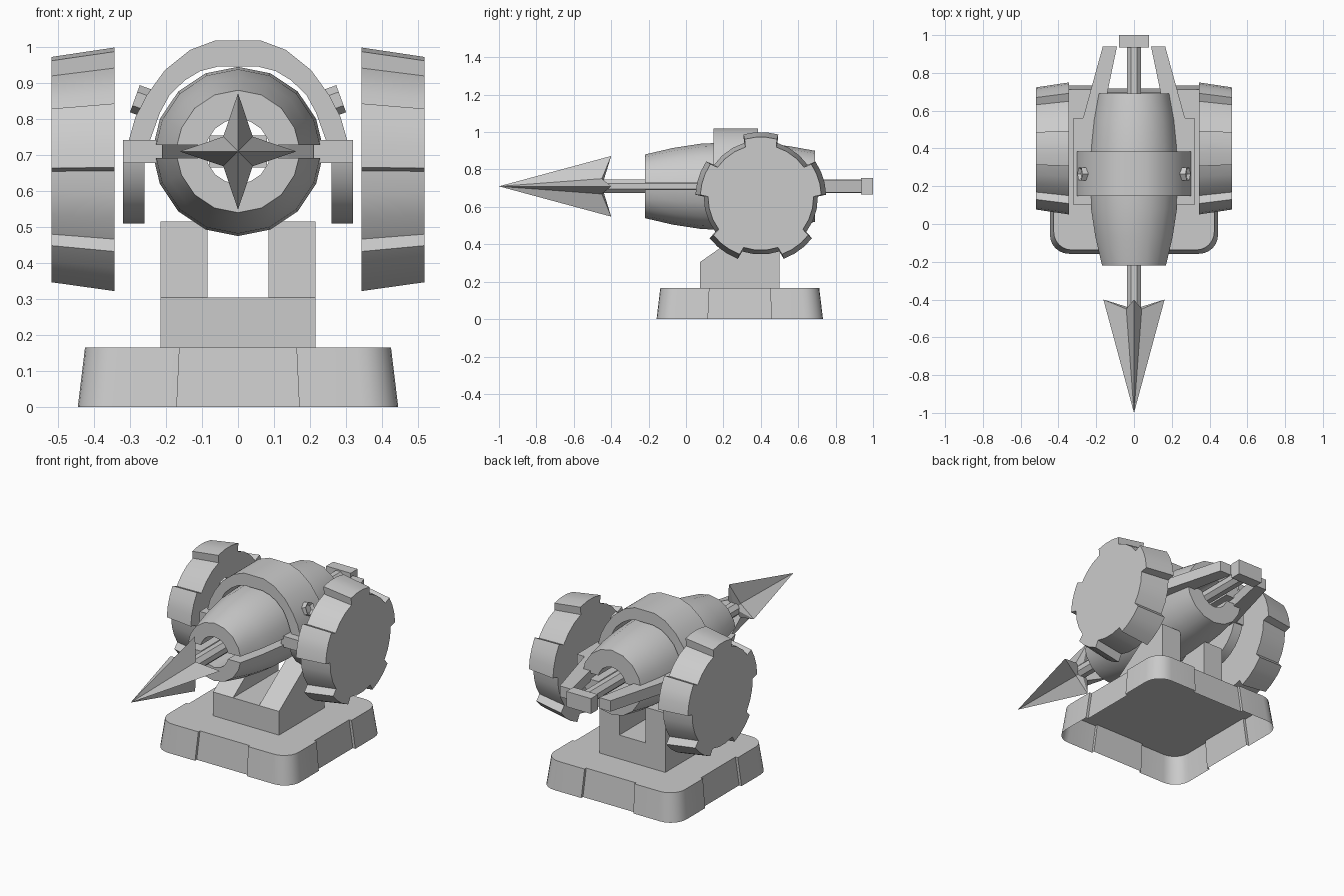
import bpy, bmesh, math
from mathutils import Matrix, Vector

cube = bpy.data.objects.get("Cube")
if cube:
    bpy.data.objects.remove(cube, do_unlink=True)

GREY = (0.6, 0.6, 0.6, 1.0)
mat = bpy.data.materials.new("plain grey")
mat.use_nodes = True
mat.diffuse_color = GREY
bsdf = mat.node_tree.nodes["Principled BSDF"]
bsdf.inputs["Base Color"].default_value = GREY
bsdf.inputs["Roughness"].default_value = 0.8


def finish(name, bm, smooth=False):
    bmesh.ops.recalc_face_normals(bm, faces=bm.faces)
    me = bpy.data.meshes.new(name)
    bm.to_mesh(me)
    bm.free()
    me.materials.append(mat)
    ob = bpy.data.objects.new(name, me)
    bpy.context.collection.objects.link(ob)
    if smooth:
        bpy.ops.object.select_all(action='DESELECT')
        ob.select_set(True)
        bpy.context.view_layer.objects.active = ob
        bpy.ops.object.shade_smooth_by_angle(angle=math.radians(32))
    return ob


def loft(name, rings, caps=(True, True), smooth=False):
    """Bridge closed rings of equal length, with optional end caps."""
    bm = bmesh.new()
    vs = [[bm.verts.new(p) for p in ring] for ring in rings]
    n = len(rings[0])
    for a, b in zip(vs, vs[1:]):
        for i in range(n):
            j = (i + 1) % n
            bm.faces.new((a[i], a[j], b[j], b[i]))
    if caps[0]:
        bm.faces.new(vs[0])
    if caps[1]:
        bm.faces.new(vs[-1])
    return finish(name, bm, smooth)


def prism(name, pts, axis, a, b, smooth=False):
    """Extrude a 2D outline along an axis from a to b."""
    def place(p, t):
        q = list(p)
        q.insert("xyz".index(axis), t)
        return q
    return loft(name, [[place(p, t) for p in pts] for t in (a, b)], smooth=smooth)


def polar(r, deg):
    return r * math.cos(math.radians(deg)), r * math.sin(math.radians(deg))


# Base: hollow tapered block, rounded corners, recessed middle panel on each side
def base_ring(h, z):
    k = h / 0.445
    r, m, d = 0.10 * k, 0.17 * k, 0.016 * k
    side = [(-m, -h), (-m, -h + d), (m, -h + d), (m, -h)]
    for i in range(7):
        x, y = polar(r, -90 + 15 * i)
        side.append((h - r + x, -h + r + y))
    ring = []
    for q in range(4):
        rot = Matrix.Rotation(math.pi / 2 * q, 2)
        ring += [rot @ Vector(p) for p in side]
    return [(p.x, p.y + 0.2875, z) for p in ring]


loft("base", [base_ring(0.445, 0), base_ring(0.425, 0.165)], caps=(False, True), smooth=True)

# Pedestal: low block with two sloped uprights
prism("pedestal_block", [(0.075, 0.165), (0.50, 0.165), (0.50, 0.305), (0.075, 0.305)],
      "x", -0.215, 0.215)

AXIS_Z = 0.71

# Barrel: two thick half shells with a slot between them
OUTER = [(-0.22, 0.170), (-0.07, 0.205), (0.08, 0.228), (0.24, 0.235),
         (0.40, 0.230), (0.55, 0.215), (0.69, 0.190)]
PROFILE = OUTER + [(0.69, 0.09), (-0.22, 0.09)]
SLOT = 0.018


def half_shell(name, s):
    rings = []
    for i in range(9):
        ring = []
        for y, r in PROFILE:
            x, z = polar(r, 22.5 * i)
            if i in (0, 8):
                z = SLOT
                x = math.copysign(math.sqrt(r * r - z * z), x)
            ring.append((x, y, AXIS_Z + s * z))
        rings.append(ring)
    loft(name, rings, smooth=True)


half_shell("barrel_upper_shell", 1)
half_shell("barrel_lower_shell", -1)

# Clamp strap arching over the barrel
outer = [(0.303, 0.742), (0.285, 0.805), (0.253, 0.867), (0.203, 0.936), (0.133, 0.992), (0.064, 1.018)]
inner = [(0.055, 0.946), (0.105, 0.933), (0.147, 0.908), (0.190, 0.867), (0.217, 0.817), (0.244, 0.742)]
arch = outer + [(-x, z) for x, z in reversed(outer)] + \
    [(-x, z) for x, z in reversed(inner)] + inner
prism("clamp_strap", arch, "y", 0.148, 0.385, smooth=True)

# Rod with end block
prism("rod", [(x, AXIS_Z + z) for x, z in (polar(0.040, 22.5 + 45 * i) for i in range(8))],
      "y", -0.46, 0.95)
prism("rod_end_block", [(-0.08, 0.665), (0.08, 0.665), (0.08, 0.755), (-0.08, 0.755)],
      "y", 0.935, 1.0)

# Spearhead: four-pointed star tapering to a tip, swept-back barbs
bm = bmesh.new()
tip = bm.verts.new((0, -1, AXIS_Z))
hub = bm.verts.new((0, -0.45, AXIS_Z))
star = []
for i in range(8):
    r, y = (0.162, -0.40) if i % 2 == 0 else (0.058, -0.45)
    x, z = polar(r, 45 * i)
    star.append(bm.verts.new((x, y, AXIS_Z + z)))
for i in range(8):
    a, b = star[i], star[(i + 1) % 8]
    bm.faces.new((tip, a, b))
    bm.faces.new((hub, b, a))
finish("spearhead", bm)

# Toothed wheel outline: five teeth
def wheel_ring(x, k):
    ring = []
    for t in range(5):
        mid = 90 + 72 * t
        steps = [(0.35, a) for a in (-15.5, -5, 5, 15.5)] + [(0.305, a) for a in (17, 29.5, 42.5, 55)]
        for r, a in steps:
            y, z = polar(r * k, mid + a)
            ring.append((x, 0.40 + y, 0.65 + z))
    return ring


for s, side in ((1, "left"), (-1, "right")):
    # Pedestal upright
    prism(side + "_upright", [(0.075, 0.305), (0.50, 0.305), (0.50, 0.515), (0.375, 0.515)],
          "x", s * 0.085, s * 0.215)

    # Bracket plate that narrows into a rear arm
    plate = [(0.21, 0.10), (0.32, 0.10), (0.32, 0.56), (0.27, 0.56),
             (0.165, 0.94), (0.09, 0.94), (0.14, 0.70)]
    prism(side + "_arm", [(s * x, y) for x, y in plate], "z", 0.678, 0.742)

    # Half-round cheek hanging from the bracket
    cheek = [(0.33 + y, 0.74 + z) for y, z in (polar(0.23, 180 + 15 * i) for i in range(13))]
    prism(side + "_cheek", cheek, "x", s * 0.26, s * 0.32, smooth=True)

    # Tapered toothed wheel
    loft(side + "_wheel", [wheel_ring(s * 0.343, 1.0), wheel_ring(s * 0.518, 0.925)], smooth=True)

    # Hexagonal socket bolt on the strap
    bm = bmesh.new()
    bmesh.ops.create_cone(bm, cap_ends=True, segments=6, radius1=0.04, radius2=0.04, depth=0.05)
    bm.faces.ensure_lookup_table()
    top = max(bm.faces, key=lambda f: f.calc_center_median().z)
    bmesh.ops.inset_individual(bm, faces=[top], thickness=0.016)
    bmesh.ops.translate(bm, verts=top.verts, vec=(0, 0, -0.015))
    normal = Vector((s * 0.94, 0, 0.34))
    turn = normal.to_track_quat('Z', 'Y').to_matrix().to_4x4()
    bmesh.ops.transform(bm, matrix=Matrix.Translation((s * 0.263, 0.265, 0.848)) @ turn, verts=bm.verts)
    finish(side + "_bolt", bm)
